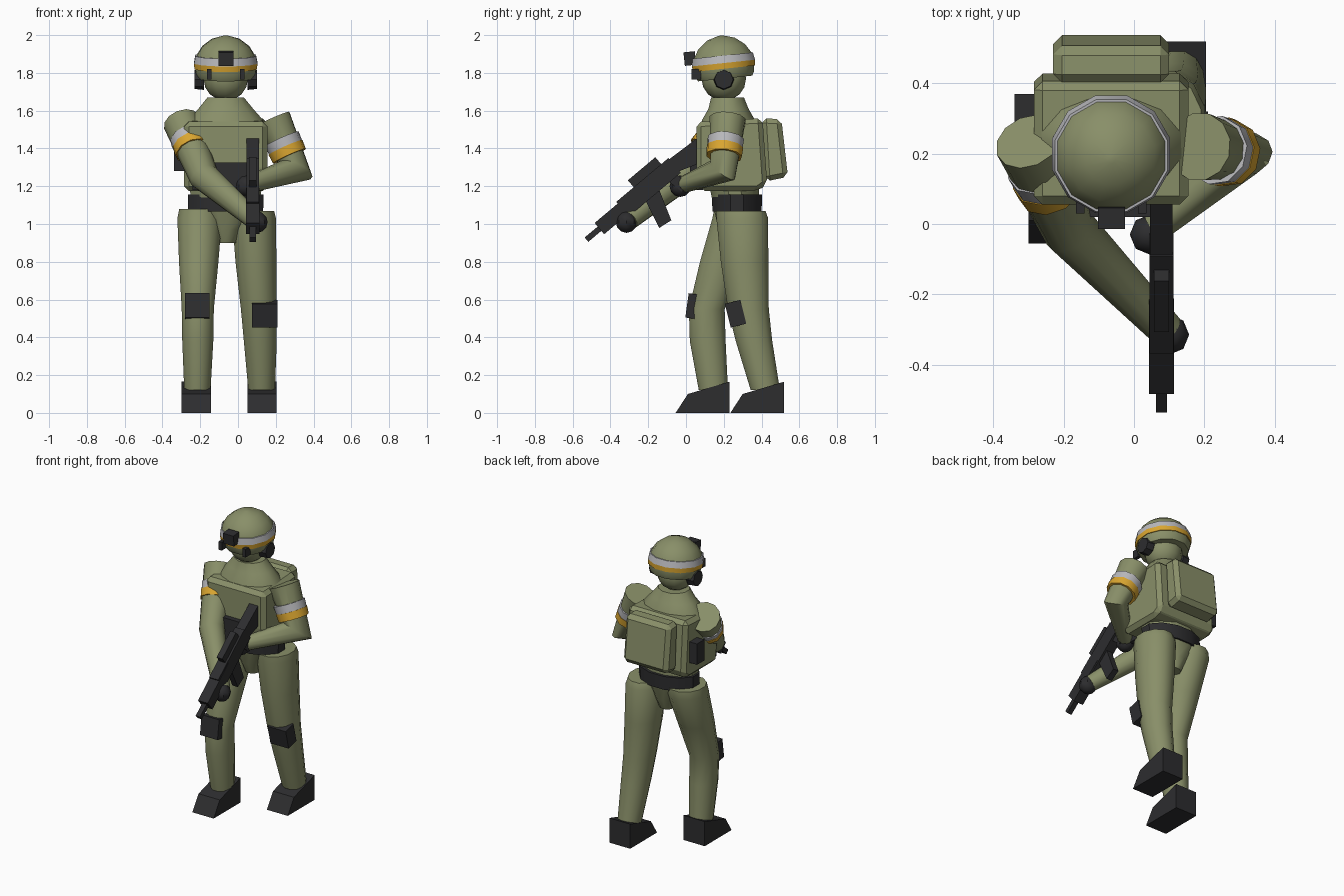
import bpy, bmesh
from math import cos, sin, pi, radians
from mathutils import Vector, Matrix

if "Cube" in bpy.data.objects:
    bpy.data.objects.remove(bpy.data.objects["Cube"])


def mat(name, r, g, b):
    m = bpy.data.materials.new(name)
    m.diffuse_color = (r, g, b, 1)
    m.use_nodes = True
    m.node_tree.nodes["Principled BSDF"].inputs["Base Color"].default_value = m.diffuse_color
    return m


OLIVE = mat("olive", 0.25, 0.275, 0.14)
BLACK = mat("black", 0.026, 0.026, 0.028)
YELLOW = mat("yellow", 0.70, 0.38, 0.03)
GREY = mat("light_grey", 0.48, 0.48, 0.50)


def finish(name, bm, m, smooth=40, bevel=0):
    bmesh.ops.recalc_face_normals(bm, faces=bm.faces)
    me = bpy.data.meshes.new(name)
    bm.to_mesh(me)
    bm.free()
    ob = bpy.data.objects.new(name, me)
    bpy.context.collection.objects.link(ob)
    me.materials.append(m)
    if bevel:
        mod = ob.modifiers.new("bevel", 'BEVEL')
        mod.width, mod.segments = bevel, 1
    elif smooth:
        bpy.ops.object.select_all(action='DESELECT')
        bpy.context.view_layer.objects.active = ob
        ob.select_set(True)
        bpy.ops.object.shade_smooth_by_angle(angle=radians(smooth))
    return ob


def skin(name, rings, m, smooth=40):
    """Bridge rings of points into a capped solid."""
    bm = bmesh.new()
    vs = [[bm.verts.new(p) for p in r] for r in rings]
    n = len(vs[0])
    for a, b in zip(vs, vs[1:]):
        for i in range(n):
            j = (i + 1) % n
            bm.faces.new((a[i], a[j], b[j], b[i]))
    bm.faces.new(vs[0])
    bm.faces.new(vs[-1])
    return finish(name, bm, m, smooth)


def stack(name, rings, m, n=12, tilt=0, pivot=(0, 0, 0), smooth=40):
    """Horizontal elliptical rings (x, y, z, rx, ry), optionally tilted about x."""
    rot, pv = Matrix.Rotation(radians(tilt), 3, 'X'), Vector(pivot)
    pts = [[rot @ (Vector((x + rx * cos(2 * pi * (i + .5) / n), y + ry * sin(2 * pi * (i + .5) / n), z)) - pv) + pv
            for i in range(n)] for x, y, z, rx, ry in rings]
    return skin(name, pts, m, smooth)


def tube(name, path, radii, m, n=12):
    """Round limb along a path with mitred joints."""
    c = [Vector(p) for p in path]
    d = [(b - a).normalized() for a, b in zip(c, c[1:])]
    a = d[0].orthogonal().normalized()
    rings = []
    for k, (p, r) in enumerate(zip(c, radii)):
        din, dout = d[max(k - 1, 0)], d[min(k, len(d) - 1)]
        nrm, b = (din + dout).normalized(), din.cross(a)
        ring = []
        for i in range(n):
            o = r * (a * cos(2 * pi * i / n) + b * sin(2 * pi * i / n))
            ring.append(p + o - din * (o.dot(nrm) / din.dot(nrm)))
        rings.append(ring)
        a = din.rotation_difference(dout) @ a
    return skin(name, rings, m)


def box(name, lo, hi, m, bevel=0, tilt=0):
    bm = bmesh.new()
    lo, hi = Vector(lo), Vector(hi)
    bmesh.ops.create_cube(bm, size=1, matrix=Matrix.Translation((lo + hi) / 2)
                          @ Matrix.Rotation(radians(tilt), 4, 'X') @ Matrix.Diagonal((*(hi - lo), 1)))
    return finish(name, bm, m, 0, bevel)


def prism(name, yz, x0, x1, m, bevel=0):
    """Side profile extruded along x."""
    bm = bmesh.new()
    r = [[bm.verts.new((x, y, z)) for y, z in yz] for x in (x0, x1)]
    n = len(yz)
    for i in range(n):
        j = (i + 1) % n
        bm.faces.new((r[0][i], r[0][j], r[1][j], r[1][i]))
    bm.faces.new(r[0])
    bm.faces.new(r[1])
    return finish(name, bm, m, 0, bevel)


def ball(name, c, r, m, scale=(1, 1, 1), seg=12, rings=8):
    bm = bmesh.new()
    bmesh.ops.create_uvsphere(bm, u_segments=seg, v_segments=rings, radius=r,
                              matrix=Matrix.Translation(c) @ Matrix.Diagonal((*scale, 1)))
    return finish(name, bm, m)


# Head and helmet
HX, HY = -0.065, 0.2
piv = (HX, HY, 1.84)
ball("head", (HX, HY, 1.77), 0.118, OLIVE)
stack("helmet", [(HX, HY, z, r, r) for z, r in
      ((1.77, .150), (1.79, .160), (1.84, .169), (1.89, .160), (1.94, .128), (1.98, .075), (1.998, .012))],
      OLIVE, tilt=6, pivot=piv)
stack("helmet_band_lower", [(HX, HY, 1.822, .171, .171), (HX, HY, 1.852, .174, .174)], YELLOW, tilt=6, pivot=piv)
stack("helmet_band_upper", [(HX, HY, 1.852, .174, .174), (HX, HY, 1.892, .166, .166)], GREY, tilt=6, pivot=piv)
box("helmet_mount", (-.103, -.01, 1.84), (-.025, .05, 1.912), BLACK, tilt=6)
for s in (-1, 1):
    tube("earpiece", [(HX + s * .115, HY, 1.765), (HX + s * .165, HY, 1.765)], [.055, .05], BLACK, 8)
    x = HX + s * .088
    box("helmet_clip", (x - .012, .03, 1.765), (x + .012, .08, 1.82), BLACK)

# Torso, vest and pack
stack("neck", [(HX, .225, 1.48, .225, .16), (HX, .225, 1.55, .205, .145), (HX, .225, 1.61, .15, .11),
               (HX, .22, 1.67, .10, .09)], OLIVE)
stack("waist", [(HX, .265, 1.10, .19, .125), (HX, .25, 1.25, .2, .14)], OLIVE)
prism("vest", [(.075, 1.175), (.055, 1.30), (.055, 1.54), (.405, 1.56), (.43, 1.21), (.38, 1.175)],
      -.285, .155, OLIVE, .025)
prism("back_pack", [(.40, 1.56), (.505, 1.555), (.54, 1.25), (.42, 1.225)], -.23, .10, OLIVE, .025)
box("magazine_pouch", (-.24, .02, 1.18), (.05, .09, 1.325), BLACK)
box("side_pouch", (-.34, .29, 1.28), (-.27, .37, 1.42), BLACK)
stack("belt", [(HX, .27, 1.065, .205, .135), (HX, .27, 1.155, .208, .137)], BLACK)
stack("pelvis", [(HX, .27, .90, .055, .07), (HX, .27, .97, .085, .10), (HX, .27, 1.07, .185, .125)], OLIVE)

# Legs, knee pads and boots
stack("left_leg", [(-.215, .145, .12, .072, .08), (-.213, .115, .38, .085, .098), (-.213, .11, .55, .088, .098),
                   (-.208, .19, .80, .108, .12), (-.203, .27, 1.03, .122, .135), (-.20, .275, 1.08, .115, .13)], OLIVE)
stack("right_leg", [(.125, .42, .12, .073, .08), (.118, .36, .38, .09, .10), (.11, .33, .55, .098, .112),
                    (.095, .31, .80, .112, .13), (.085, .298, 1.03, .12, .142), (.085, .29, 1.07, .11, .135)], OLIVE)
box("left_knee_pad", (-.28, .005, .50), (-.15, .065, .63), BLACK, tilt=-8)
box("right_knee_pad", (.075, .22, .46), (.21, .305, .59), BLACK, tilt=14)
for name, x0, x1, y in (("left_boot", -.30, -.142, -.055), ("right_boot", .05, .205, .235)):
    prism(name, [(y, 0), (y + .065, .10), (y + .285, .165), (y + .285, 0)], x0, x1, BLACK)


# Arms with two-colour bands and gloved hands
def arm(side, path, radii, hand, t0):
    tube(side + "_arm", path, radii, OLIVE)
    a, b = Vector(path[0]), Vector(path[1])
    d = (b - a).normalized()
    for name, t, m in (("_band_upper", t0, GREY), ("_band_lower", t0 + .05, YELLOW)):
        tube(side + name, [a + d * t, a + d * (t + .05)], [.099, .096], m, 10)
    ball(side + "_hand", hand, .057, BLACK, seg=8, rings=6)


arm("right", [(.185, .22, 1.555), (.305, .195, 1.285), (.06, -.01, 1.21)], [.098, .07, .045], (.045, -.03, 1.2), .115)
arm("left", [(-.30, .235, 1.54), (-.18, -.02, 1.25), (.09, -.30, 1.02)], [.098, .078, .052], (.10, -.315, 1.01), .115)


# Rifle, drawn along its own axis (u from muzzle, v up) pitched in the side plane
def gun(name, uv, half):
    c, s = cos(radians(40)), sin(radians(40))
    prism(name, [(-.527 + u * c - v * s, .917 + u * s + v * c) for u, v in uv], .078 - half, .078 + half, BLACK)


def rect(u0, u1, v0, v1):
    return [(u0, v0), (u1, v0), (u1, v1), (u0, v1)]


gun("rifle_barrel", rect(0, .14, -.015, .015), .016)
gun("rifle_handguard", rect(.09, .38, -.038, .04), .036)
gun("rifle_receiver", rect(.25, .61, -.05, .052), .034)
gun("rifle_sight", rect(.37, .56, .05, .10), .021)
gun("rifle_magazine", [(.375, -.03), (.47, -.03), (.41, -.21), (.335, -.2)], .02)
gun("rifle_grip", [(.53, -.04), (.59, -.04), (.60, -.13), (.55, -.13)], .02)
gun("rifle_stock", [(.60, -.035), (.72, -.075), (.795, .035), (.60, .045)], .032)
